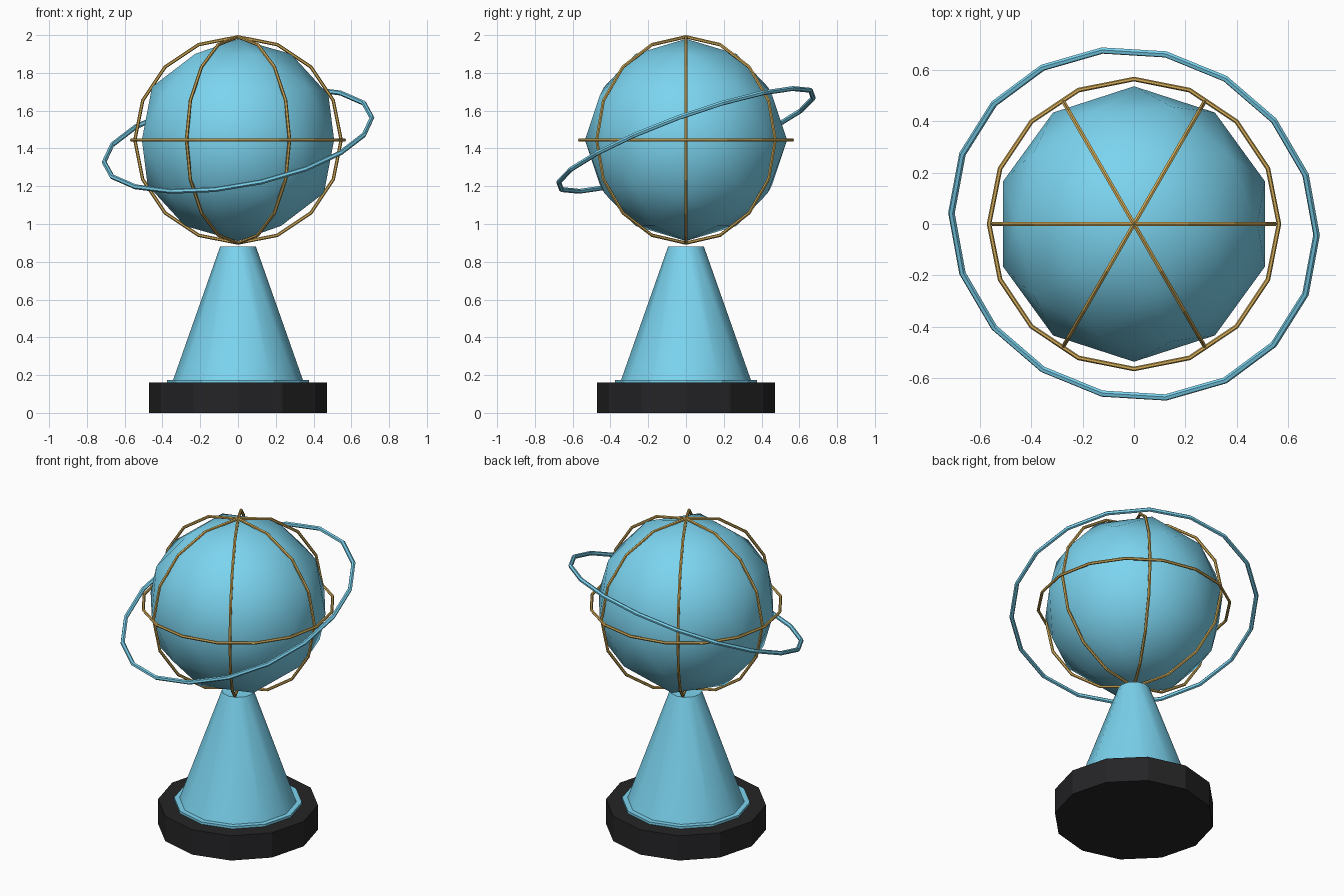
import bpy
from math import radians
from mathutils import Matrix, Vector

if "Cube" in bpy.data.objects:
    bpy.data.objects.remove(bpy.data.objects["Cube"])

CENTRE = Vector((0, 0, 1.445))


def material(name, rgb):
    m = bpy.data.materials.new(name)
    m.diffuse_color = (*rgb, 1)
    m.use_nodes = True
    m.node_tree.nodes["Principled BSDF"].inputs["Base Color"].default_value = m.diffuse_color
    return m


BLUE = material("sky_blue", (0.2, 0.66, 0.87))
GOLD = material("gold", (0.66, 0.42, 0.1))
BLACK = material("black", (0.018, 0.018, 0.02))


def finish(name, mat):
    ob = bpy.context.object
    ob.name = name
    ob.data.materials.append(mat)
    return ob


def frustum(name, r1, r2, z1, z2, mat, sides=12):
    bpy.ops.mesh.primitive_cone_add(vertices=sides, radius1=r1, radius2=r2,
                                    depth=z2 - z1, location=(0, 0, (z1 + z2) / 2))
    return finish(name, mat)


def hoop(name, radius, tube, segments, rotation, mat):
    bpy.ops.mesh.primitive_torus_add(major_radius=radius, minor_radius=tube,
                                     major_segments=segments, minor_segments=6)
    ob = finish(name, mat)
    ob.data.transform(rotation)
    ob.location = CENTRE
    return ob


def turn(degrees, axis):
    return Matrix.Rotation(radians(degrees), 4, axis)


# Pedestal: dark plinth, thin collar and tapered stand
frustum("plinth", 0.47, 0.47, 0, 0.16, BLACK)
frustum("collar", 0.375, 0.375, 0.155, 0.175, BLUE)
frustum("stand", 0.347, 0.095, 0.165, 0.88, BLUE)
bpy.ops.object.shade_smooth_by_angle(angle=radians(40))

# Globe
bpy.ops.mesh.primitive_ico_sphere_add(subdivisions=2, radius=0.535, location=CENTRE)
finish("globe", BLUE)
bpy.ops.object.shade_smooth()

# Gold cage: equator and three meridians
hoop("equator_hoop", 0.563, 0.009, 16, Matrix.Identity(4), GOLD)
for i in range(3):
    hoop(f"meridian_hoop_{i + 1}", 0.546, 0.009, 16,
         turn(60 * i, 'Z') @ turn(90, 'X'), GOLD)

# Tilted orbit ring
hoop("orbit_ring", 0.72, 0.013, 18, turn(20, 'X') @ turn(-10, 'Y'), BLUE)
